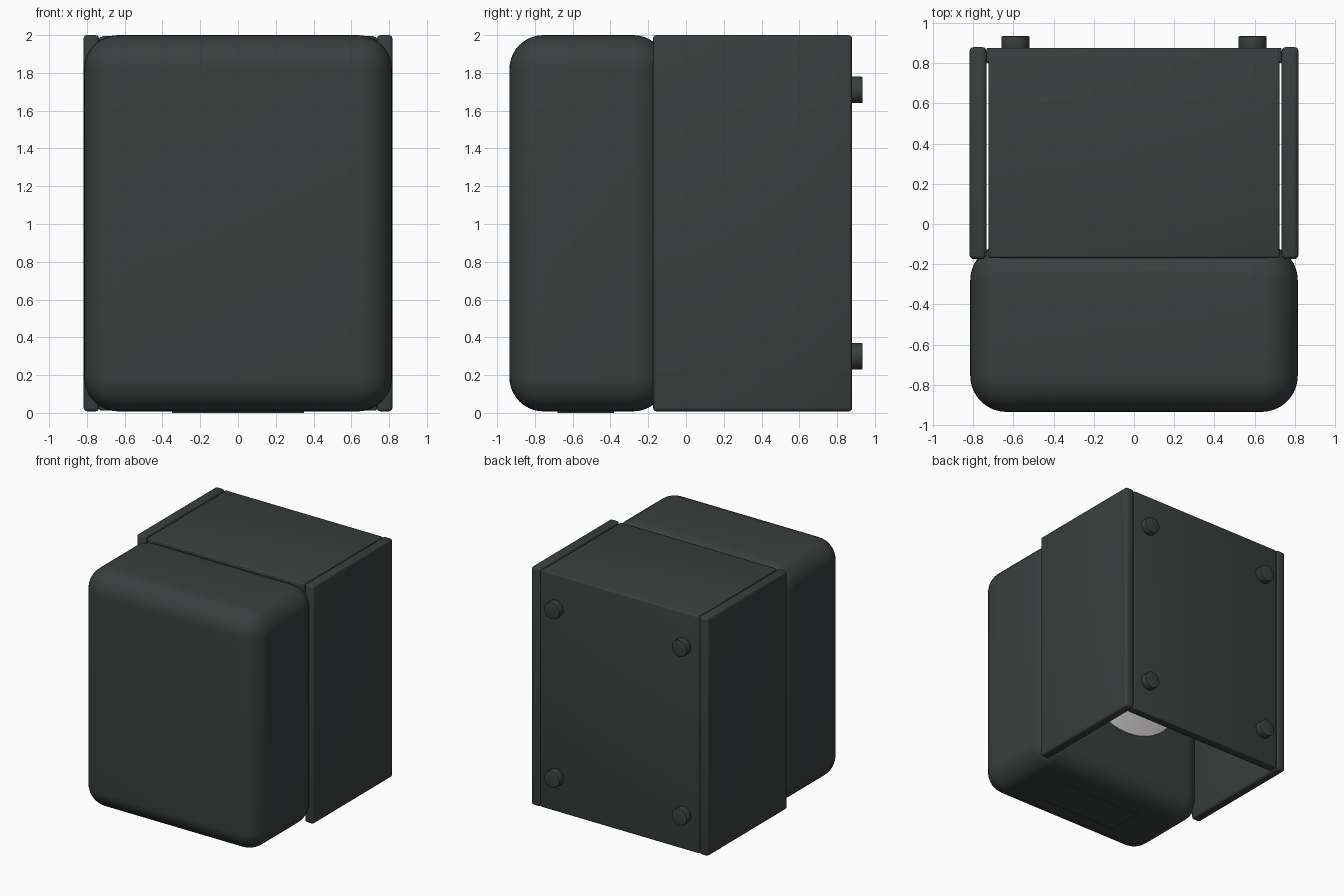
import bpy
import bmesh
import math
from mathutils import Matrix

cube = bpy.data.objects.get("Cube")
if cube:
    bpy.data.objects.remove(cube, do_unlink=True)


def material(name, colour):
    mat = bpy.data.materials.new(name)
    mat.use_nodes = True
    mat.diffuse_color = colour
    mat.node_tree.nodes["Principled BSDF"].inputs["Base Color"].default_value = colour
    return mat


slate = material("dark slate", (0.04, 0.05, 0.048, 1))
pale = material("pale grey", (0.62, 0.6, 0.6, 1))


def finish(name, bm, mat, bevel, segments):
    mesh = bpy.data.meshes.new(name)
    bm.to_mesh(mesh)
    bm.free()
    mesh.materials.append(mat)
    obj = bpy.data.objects.new(name, mesh)
    bpy.context.collection.objects.link(obj)
    bpy.ops.object.select_all(action='DESELECT')
    obj.select_set(True)
    bpy.context.view_layer.objects.active = obj
    if bevel:
        mod = obj.modifiers.new("rounding", 'BEVEL')
        mod.width = bevel
        mod.segments = segments
        mod.limit_method = 'ANGLE'
        bpy.ops.object.modifier_apply(modifier=mod.name)
    bpy.ops.object.shade_smooth_by_angle(angle=math.radians(35))
    return obj


def box(name, low, high, bevel=0, segments=3):
    bm = bmesh.new()
    bmesh.ops.create_cube(bm, size=1)
    for v in bm.verts:
        v.co = [l + (c + 0.5) * (h - l) for l, h, c in zip(low, high, v.co)]
    return finish(name, bm, slate, bevel, segments)


def disc(name, x, z, y0, y1, radius, mat, bevel):
    bm = bmesh.new()
    place = Matrix.Translation((x, (y0 + y1) / 2, z)) @ Matrix.Rotation(math.pi / 2, 4, 'X')
    bmesh.ops.create_cone(bm, cap_ends=True, segments=48, radius1=radius,
                          radius2=radius, depth=y1 - y0, matrix=place)
    return finish(name, bm, mat, bevel, 2)


# Rounded front body, with a shallow plate under it
box("front_body", (-0.815, -0.935, 0.008), (0.815, -0.1, 2), 0.18, 10)
box("underside_plate", (-0.35, -0.68, 0), (0.35, -0.38, 0.009))

# Housing behind it, open at the bottom
for side, label in ((-1, "right"), (1, "left")):
    xs = sorted((side * 0.735, side * 0.818))
    box(label + "_panel", (xs[0], -0.175, 0.008), (xs[1], 0.88, 2), 0.02)
box("top_panel", (-0.725, -0.17, 1.92), (0.725, 0.875, 1.995), 0.012)
box("back_panel", (-0.735, 0.8, 0.012), (0.735, 0.877, 1.99), 0.01)

# Round pale insert on the inner face of the body
disc("inner_disc", 0, 1.04, -0.105, -0.09, 0.55, pale, 0.003)

# Four round feet on the back
for x, side in ((-0.59, "right"), (0.59, "left")):
    for z, level in ((0.3, "lower"), (1.71, "upper")):
        disc(f"{level}_{side}_foot", x, z, 0.87, 0.935, 0.07, slate, 0.006)
